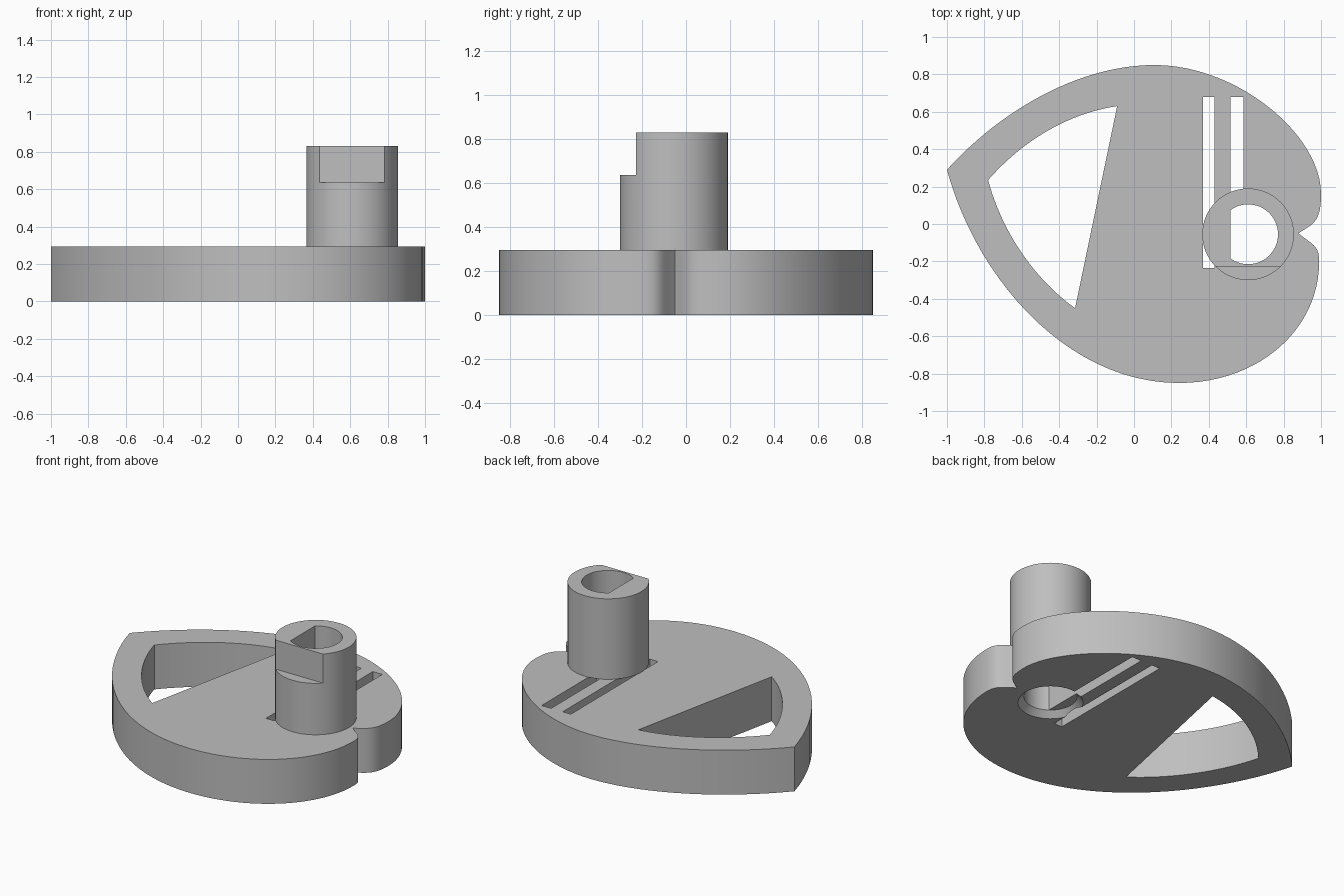
import bpy, bmesh, math
from mathutils import Vector
from mathutils.geometry import interpolate_bezier

if "Cube" in bpy.data.objects:
    bpy.data.objects.remove(bpy.data.objects["Cube"], do_unlink=True)

grey = bpy.data.materials.new("plain grey")
grey.use_nodes = True
colour = (0.52, 0.52, 0.52, 1)
grey.diffuse_color = colour
grey.node_tree.nodes["Principled BSDF"].inputs["Base Color"].default_value = colour

HUB = Vector((0.61, -0.055))
PLATE_TOP = 0.295
HUB_TOP = 0.83


def prism(name, bottom, z0, z1, top=None):
    """Solid between a bottom loop and a matching top loop."""
    top = top or bottom
    bm = bmesh.new()
    lo = [bm.verts.new((p[0], p[1], z0)) for p in bottom]
    hi = [bm.verts.new((p[0], p[1], z1)) for p in top]
    bm.faces.new(lo[::-1])
    bm.faces.new(hi)
    for i in range(len(lo)):
        j = (i + 1) % len(lo)
        bm.faces.new((lo[i], lo[j], hi[j], hi[i]))
    bmesh.ops.recalc_face_normals(bm, faces=bm.faces)
    mesh = bpy.data.meshes.new(name)
    bm.to_mesh(mesh)
    bm.free()
    mesh.materials.append(grey)
    obj = bpy.data.objects.new(name, mesh)
    bpy.context.collection.objects.link(obj)
    return obj


def arc(radius, half_angle=math.pi, count=64):
    """Points round the hub axis; the full turn leaves out the repeated end."""
    steps = count if half_angle == math.pi else count - 1
    angles = [-half_angle + 2 * half_angle * i / steps for i in range(count)]
    return [HUB + radius * Vector((math.cos(a), math.sin(a))) for a in angles]


def rect(x0, x1, y0, y1):
    return [(x0, y0), (x1, y0), (x1, y1), (x0, y1)]


def curve(segments, count=24):
    """Chain of Bezier segments; each one ends where the next begins."""
    pts = []
    for seg in segments:
        a, h1, h2, b = [Vector((*p, 0)) for p in seg]
        pts += interpolate_bezier(a, h1, h2, b, count)[:-1]
    return pts


def activate(obj):
    bpy.ops.object.select_all(action='DESELECT')
    obj.select_set(True)
    bpy.context.view_layer.objects.active = obj


def cut(obj, cutter):
    cutter.hide_render = True
    mod = obj.modifiers.new("cut", 'BOOLEAN')
    mod.operation = 'DIFFERENCE'
    mod.solver = 'EXACT'
    mod.object = cutter
    activate(obj)
    bpy.ops.object.modifier_apply(modifier=mod.name)
    bpy.data.objects.remove(cutter, do_unlink=True)


def d_bore():
    half = math.acos((0.515 - HUB.x) / 0.16)
    return prism("bore_cutter", arc(0.16, half, 48), -0.1, 1)


# Heart-shaped cam plate, counterclockwise from the pointed tip
tip, low, low_right = (-1, 0.29), (0.24, -0.85), (0.99, -0.2)
notch, high_right, high = (0.88, -0.05), (1, 0.16), (0.11, 0.85)
outline = curve([
    (tip, (-0.84, -0.3), (-0.35, -0.85), low),
    (low, (0.66, -0.85), (0.99, -0.57), low_right),
    (low_right, (0.99, -0.11), (0.95, -0.11), notch),
    (notch, (0.95, 0), (1, 0), high_right),
    (high_right, (1, 0.48), (0.55, 0.85), high),
    (high, (-0.3, 0.85), (-0.72, 0.6), tip),
])
plate = prism("cam_plate", outline, 0, PLATE_TOP)

# Large window near the tip, with one straight side
win_tip, win_low, win_high = (-0.78, 0.235), (-0.315, -0.45), (-0.09, 0.63)
window = curve([(win_tip, (-0.71, -0.03), (-0.54, -0.29), win_low)])
window.append(Vector((*win_low, 0)))
window += curve([(win_high, (-0.36, 0.59), (-0.6, 0.44), win_tip)])
cut(plate, prism("window_cutter", window, -0.1, 0.5))

# Two spring slots, shaft bore and its chamfered mouth underneath
cut(plate, prism("long_slot_cutter", rect(0.37, 0.43, -0.235, 0.68), -0.1, 0.5))
cut(plate, d_bore())
cut(plate, prism("short_slot_cutter", rect(0.515, 0.585, 0, 0.68), -0.1, 0.5))
cut(plate, prism("chamfer_cutter", arc(0.205), -0.01, 0.04, arc(0.16)))

# Hub with D-shaped bore and a flat at the front of its upper end
hub = prism("hub", arc(0.245), PLATE_TOP, HUB_TOP)
cut(hub, d_bore())
cut(hub, prism("flat_cutter", rect(0.2, 1, -0.6, -0.228), 0.637, 1))

for part in (plate, hub):
    activate(part)
    bpy.ops.object.shade_smooth_by_angle(angle=math.radians(25))
